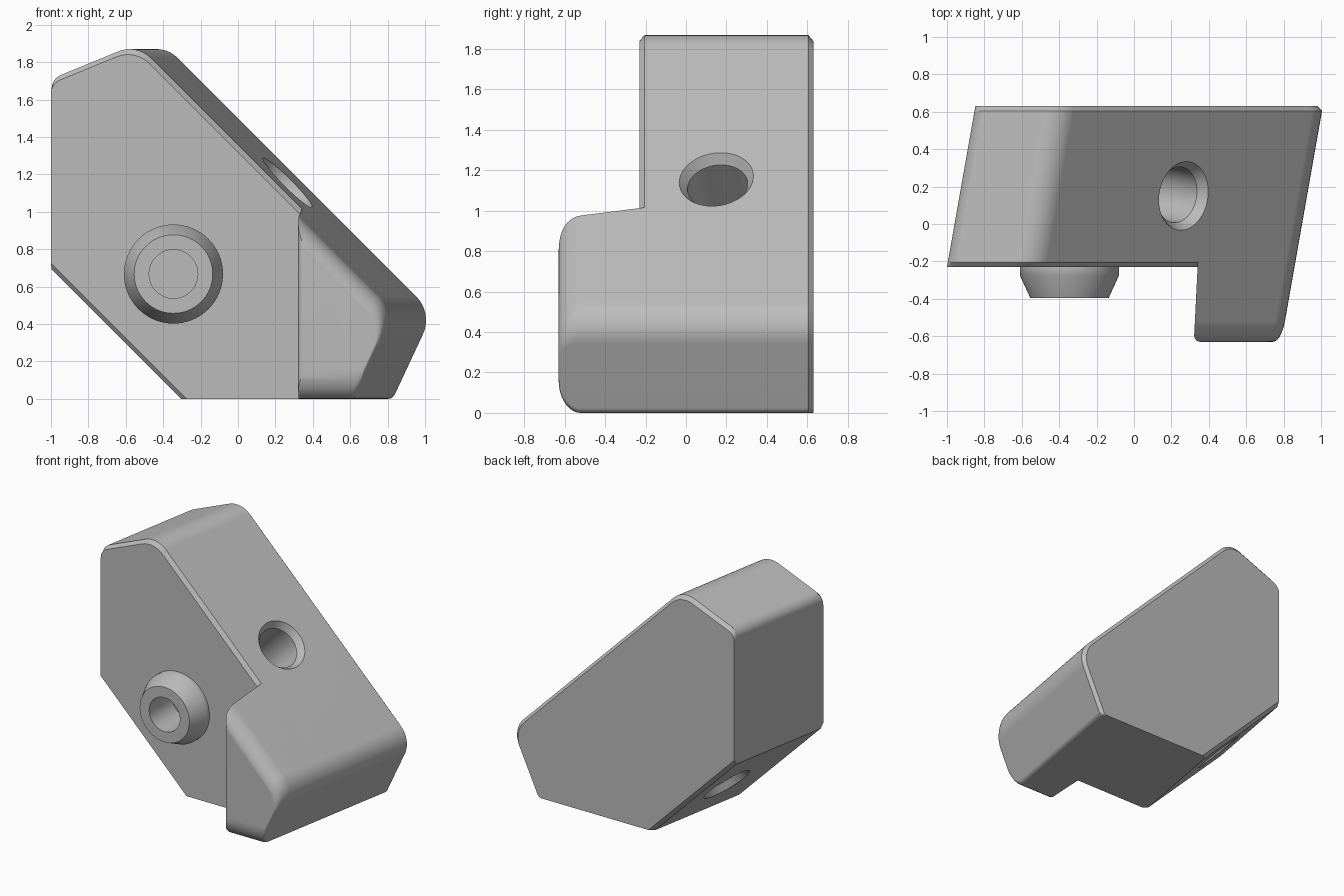
import bpy, bmesh, math
from mathutils import Vector

cube = bpy.data.objects.get("Cube")
if cube:
    bpy.data.objects.remove(cube)

GREY = 0.5
grey = bpy.data.materials.new("plain_grey")
grey.use_nodes = True
grey.diffuse_color = (GREY, GREY, GREY, 1)
grey.node_tree.nodes["Principled BSDF"].inputs["Base Color"].default_value = (GREY, GREY, GREY, 1)

SHEAR = math.tan(math.radians(10))
FRONT, BACK, NOSE, CHAMFER = -0.23, 0.63, -0.63, 0.025
R2 = math.sqrt(0.5)

# Side planes of the slanted prism: outward direction in degrees, distance, corner radius with next plane
LEFT, LOW_LEFT = (180, 1.0, 0.0), (225, 0.31 * R2, 0.0)
BOTTOM, LOW_RIGHT = (270, 0.0, 0.04), (335, 0.617, 0.18)
SLOPE, TOP = (45, 1.353 * R2, 0.16), (112.3, 1.963, 0.08)


def section(planes, insets, y, steps=8):
    """Closed outline at depth y, with rounded corners."""
    lines = []
    for (deg, dist, radius), inset in zip(planes, insets):
        n = Vector((math.cos(math.radians(deg)), math.sin(math.radians(deg))))
        lines.append((n, dist - inset + n.x * SHEAR * (y - FRONT), radius))
    ring = []
    for i, (a, da, r) in enumerate(lines):
        b, db, _ = lines[(i + 1) % len(lines)]
        # centre of the corner arc lies r inside both planes
        det = a.x * b.y - a.y * b.x
        c = Vector(((da - r) * b.y - (db - r) * a.y, (db - r) * a.x - (da - r) * b.x)) / det
        if r == 0:
            ring.append(Vector((c.x, y, c.y)))
            continue
        start = math.atan2(a.y, a.x)
        turn = (math.atan2(b.y, b.x) - start) % math.tau
        for k in range(steps + 1):
            t = start + turn * k / steps
            ring.append(Vector((c.x + r * math.cos(t), y, c.y + r * math.sin(t))))
    return ring


def circles(origin, axis, stations, count=64):
    """Rings of (distance, radius) along an axis."""
    turn = Vector(axis).to_track_quat('Z', 'Y')
    return [[Vector(origin) + turn @ Vector((r * math.cos(math.tau * k / count),
                                            r * math.sin(math.tau * k / count), d))
             for k in range(count)] for d, r in stations]


def loft(name, rings, cap=True):
    bm = bmesh.new()
    loops = [[bm.verts.new(p) for p in ring] for ring in rings]
    for a, b in zip(loops, loops[1:]):
        for i in range(len(a)):
            j = (i + 1) % len(a)
            bm.faces.new((a[i], a[j], b[j], b[i]))
    if cap:
        bm.faces.new(loops[0])
        bm.faces.new(loops[-1])
    bmesh.ops.recalc_face_normals(bm, faces=bm.faces)
    mesh = bpy.data.meshes.new(name)
    bm.to_mesh(mesh)
    bm.free()
    mesh.materials.append(grey)
    obj = bpy.data.objects.new(name, mesh)
    bpy.context.collection.objects.link(obj)
    return obj


def activate(obj):
    bpy.ops.object.select_all(action='DESELECT')
    obj.select_set(True)
    bpy.context.view_layer.objects.active = obj


def cut(obj, cutter):
    activate(obj)
    mod = obj.modifiers.new("cut", 'BOOLEAN')
    mod.operation, mod.solver, mod.object = 'DIFFERENCE', 'EXACT', cutter
    bpy.ops.object.modifier_apply(modifier=mod.name)
    bpy.data.objects.remove(cutter)


def smooth(obj):
    activate(obj)
    bpy.ops.object.shade_smooth_by_angle(angle=math.radians(25))
    mod = obj.modifiers.new("clean_shading", 'WEIGHTED_NORMAL')
    mod.keep_sharp = True


def fillet(size, depth, d):
    """Inset of a rounded edge at distance d behind the front face."""
    return size * (1 - math.sqrt(1 - (1 - min(d / depth, 1)) ** 2))


# Main body, chamfered front and back
planes = (LEFT, LOW_LEFT, BOTTOM, LOW_RIGHT, SLOPE, TOP)
rings = []
for y, c in ((FRONT, CHAMFER), (FRONT + CHAMFER, 0), (BACK - CHAMFER, 0), (BACK, CHAMFER)):
    rings.append(section(planes, (0, c, 0, c, c, c), y))
body = loft("main_body", rings)

# Countersunk bore, square to the sloping face
normal = Vector((1, -SHEAR, 1))
length = (1.353 + 0.31) / normal.length
stations = [(-0.05, 0.22), (0.05, 0.15), (length - 0.05, 0.15), (length + 0.05, 0.22)]
cut(body, loft("bore_cutter", circles((0.265, 0.15, 1.155), -normal, stations)))

# Blind hole behind the boss
hub = (-0.345, FRONT, 0.667)
cut(body, loft("boss_hole_cutter", circles(hub, (0, -1, 0), [(-0.11, 0.13), (0.05, 0.13)])))
smooth(body)

# Tapered hollow boss
stations = [(0, 0.265), (0.045, 0.265), (0.165, 0.21), (0.165, 0.13), (0, 0.13)]
smooth(loft("boss", circles(hub, (0, -1, 0), stations), cap=False))

# Front lug with rounded front edges
rings = []
depths = [0.11 * (1 - math.cos(math.radians(90) * k / 12)) for k in range(13)]
for d in depths + [FRONT + CHAMFER - NOSE]:
    y = NOSE + d
    inner_x = 0.34 + 0.05 * (y - FRONT) - SHEAR * (y - FRONT)
    lug_planes = ((180, -inner_x, 0.0), BOTTOM, LOW_RIGHT, (45, 1.353 * R2, 0.0))
    insets = (fillet(0.035, 0.035, d), fillet(0.16, 0.11, d),
              fillet(0.012, 0.02, d), fillet(0.09, 0.11, d))
    rings.append(section(lug_planes, insets, y))
smooth(loft("front_lug", rings))
